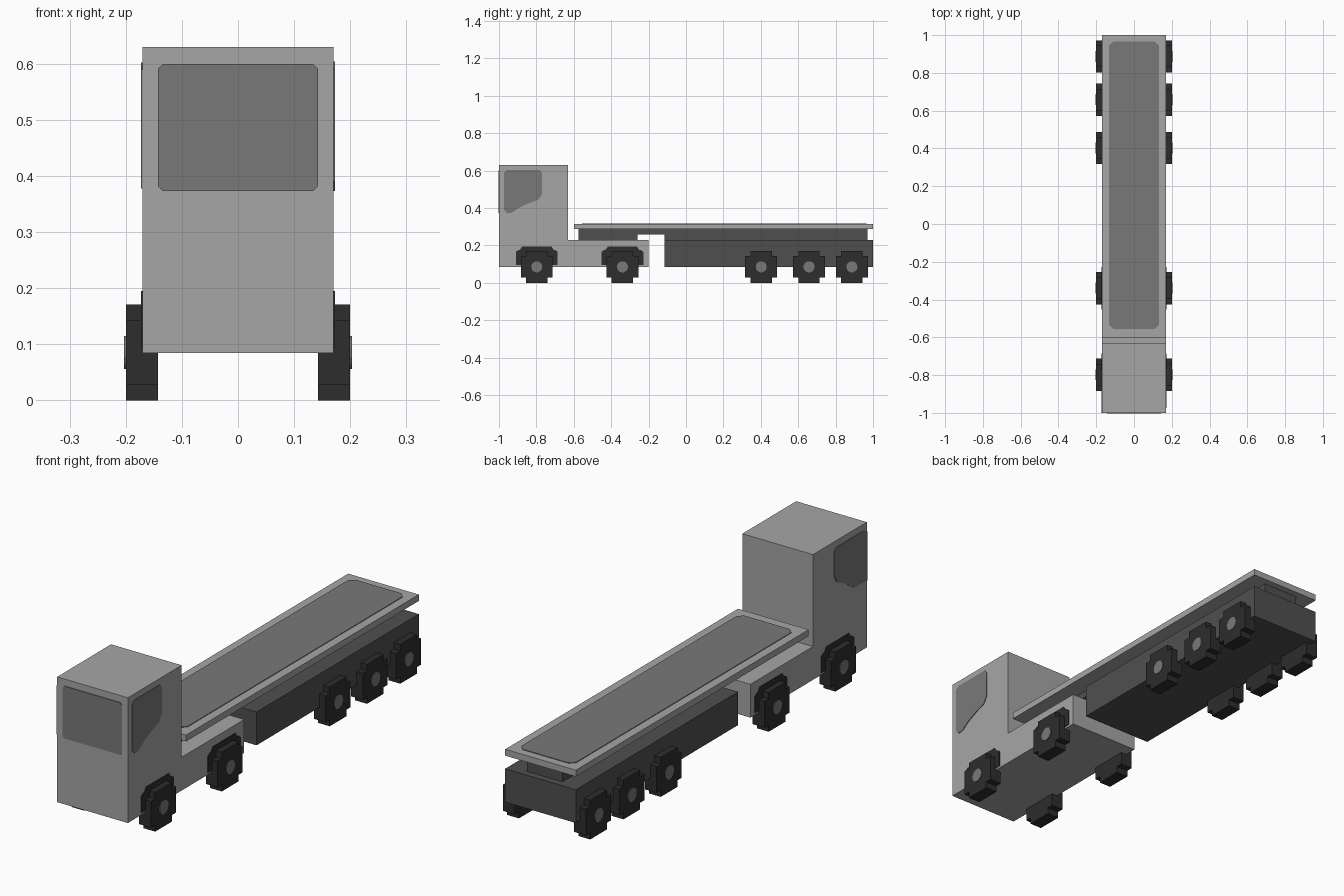
import bpy, bmesh, math
from mathutils import Vector

cube = bpy.data.objects.get("Cube")
if cube:
    bpy.data.objects.remove(cube, do_unlink=True)


def material(name, grey):
    c = grey / 255
    lin = c / 12.92 if c <= 0.04045 else ((c + 0.055) / 1.055) ** 2.4
    m = bpy.data.materials.new(name)
    m.use_nodes = True
    m.diffuse_color = (lin, lin, lin, 1)
    bsdf = next(n for n in m.node_tree.nodes if n.type == 'BSDF_PRINCIPLED')
    bsdf.inputs["Base Color"].default_value = (lin, lin, lin, 1)
    return m


LIGHT = material("light grey paint", 166)
MID = material("mid grey panel", 121)
DARK = material("dark grey frame", 79)
RUBBER = material("black rubber", 45)


def prism(name, points, axis, start, end, mat):
    """Extrude a 2D outline along an axis: x takes (y, z), y takes (x, z), z takes (x, y)."""
    place = {'x': lambda a, b, t: (t, a, b),
             'y': lambda a, b, t: (a, t, b),
             'z': lambda a, b, t: (a, b, t)}[axis]
    bm = bmesh.new()
    face = bm.faces.new([bm.verts.new(place(a, b, start)) for a, b in points])
    moved = bmesh.ops.extrude_face_region(bm, geom=[face])["geom"]
    shift = Vector(place(0, 0, end - start))
    bmesh.ops.translate(bm, vec=shift, verts=[v for v in moved if isinstance(v, bmesh.types.BMVert)])
    bmesh.ops.recalc_face_normals(bm, faces=bm.faces)
    mesh = bpy.data.meshes.new(name)
    bm.to_mesh(mesh)
    bm.free()
    mesh.materials.append(mat)
    obj = bpy.data.objects.new(name, mesh)
    bpy.context.collection.objects.link(obj)
    return obj


def rect(a0, a1, b0, b1, c=0.0):
    """Rectangle outline, with corners cut by c when c is above zero."""
    if not c:
        return [(a0, b0), (a1, b0), (a1, b1), (a0, b1)]
    return [(a0 + c, b0), (a1 - c, b0), (a1, b0 + c), (a1, b1 - c),
            (a1 - c, b1), (a0 + c, b1), (a0, b1 - c), (a0, b0 + c)]


W = 0.17        # half width of the bodywork
T = 0.003       # thickness of painted plates

# Tractor: cab and low rear deck in one stepped profile
prism("cab", [(-1, 0.085), (-0.2, 0.085), (-0.2, 0.23), (-0.63, 0.23), (-0.63, 0.63), (-1, 0.63)],
      'x', -W, W, LIGHT)
prism("windshield", rect(-0.143, 0.143, 0.373, 0.60, 0.009), 'y', -1.0, -1.0 - T, MID)

# Side windows, with the lower rear corner swept up
left_window = [(-0.973, 0.39), (-0.957, 0.373), (-0.93, 0.375), (-0.89, 0.403), (-0.835, 0.428),
               (-0.79, 0.443), (-0.77, 0.475), (-0.77, 0.588), (-0.782, 0.604), (-0.957, 0.604), (-0.973, 0.59)]
right_window = [(-1, 0.378), (-0.91, 0.38), (-0.85, 0.42), (-0.79, 0.45), (-0.775, 0.48),
                (-0.775, 0.588), (-0.787, 0.602), (-0.975, 0.602), (-1, 0.59)]
prism("left_window", left_window, 'x', W, W + T, MID)
prism("right_window", right_window, 'x', -W, -W - T, MID)

# Trailer: frame, coupling, riser and flat bed
prism("trailer_frame", rect(-0.115, 1, 0.085, 0.23), 'x', -W, W, DARK)
prism("bed_riser", [(-0.575, 0.23), (-0.26, 0.23), (-0.26, 0.258), (-0.115, 0.258),
                    (-0.115, 0.23), (0.97, 0.23), (0.97, 0.287), (-0.575, 0.287)],
      'x', -0.085, 0.085, DARK)
prism("bed", rect(-0.6, 1, 0.287, 0.315), 'x', -W, W, LIGHT)
prism("bed_floor", rect(-0.132, 0.132, -0.557, 0.965, 0.022), 'z', 0.315, 0.315 + T, MID)

# Wheels: stepped cross outline with a round hub; the tractor wheels get painted arches
R, S, AXLE = 0.0855, 0.057, 0.0855
HALF = [(S, -R), (S, -S), (R, -S), (R, S), (S, S), (S, R)]
CROSS = HALF + [(-a, b) for a, b in reversed(HALF)]
HUB = [(0.03 * math.cos(math.radians(i * 30 + 15)), 0.03 * math.sin(math.radians(i * 30 + 15)))
       for i in range(12)]
ARCH_HALF = [(0.112, 0.094), (0.112, 0.165), (0.098, 0.176), (0.09, 0.176), (0.078, 0.195)]
ARCH = ARCH_HALF + [(-a, b) for a, b in reversed(ARCH_HALF)]

for i, y in enumerate((-0.798, -0.34, 0.402, 0.658, 0.887)):
    for side, s in (("left", 1), ("right", -1)):
        tag = f"{side}_{i + 1}"
        prism("wheel_" + tag, [(y + a, AXLE + b) for a, b in CROSS], 'x', s * 0.143, s * 0.2, RUBBER)
        prism("hub_" + tag, [(y + a, AXLE + b) for a, b in HUB], 'x', s * 0.2, s * (0.2 + T), MID)
        if i < 2:
            prism("wheel_arch_" + tag, [(y + a, b) for a, b in ARCH], 'x', s * W, s * (W + T), RUBBER)
